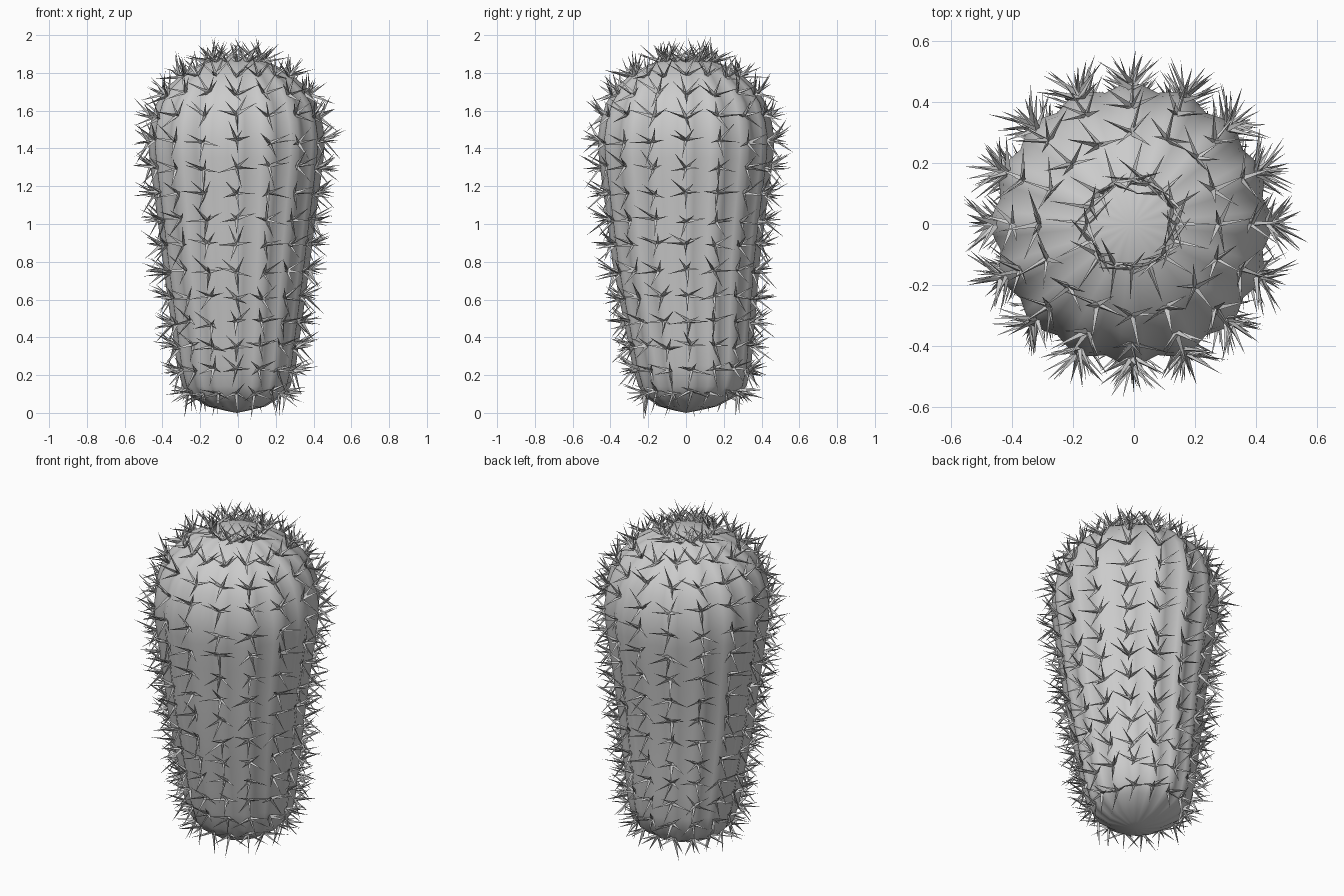
import bpy, bmesh, math, random
from mathutils import Vector

if "Cube" in bpy.data.objects:
    bpy.data.objects.remove(bpy.data.objects["Cube"])

random.seed(4)
RIBS = 16
SEG = RIBS * 4
# (radius, height) profile of the body, bottom to top
PROFILE = [(0.06, 0.012), (0.15, 0.035), (0.23, 0.085), (0.277, 0.14), (0.305, 0.25),
           (0.325, 0.4), (0.352, 0.6), (0.378, 0.8), (0.402, 1.0), (0.428, 1.2),
           (0.447, 1.35), (0.453, 1.45), (0.44, 1.54), (0.41, 1.64), (0.36, 1.72),
           (0.29, 1.785), (0.2, 1.84), (0.12, 1.87), (0.05, 1.883)]


def radius_at(z):
    for (r0, z0), (r1, z1) in zip(PROFILE, PROFILE[1:]):
        if z0 <= z <= z1:
            return r0 + (r1 - r0) * (z - z0) / (z1 - z0)
    return PROFILE[-1][0]


def body_point(r, z, a):
    """Ribbed cross-section, with the foot leaning slightly to the back."""
    r *= 1 + 0.032 * math.cos(RIBS * (a + math.pi / 2))
    lean = 0.045 * max(0, 1 - z / 0.8)  * min(1, z / 0.15)
    return Vector((r * math.cos(a) - 0.008, r * math.sin(a) + lean, z))


def make_object(name, bm):
    bmesh.ops.recalc_face_normals(bm, faces=bm.faces)
    mesh = bpy.data.meshes.new(name)
    bm.to_mesh(mesh)
    bm.free()
    obj = bpy.data.objects.new(name, mesh)
    bpy.context.collection.objects.link(obj)
    return obj


# Ribbed body
bm = bmesh.new()
rings = [[bm.verts.new(body_point(r, z, 2 * math.pi * i / SEG)) for i in range(SEG)]
         for r, z in PROFILE]
for lo, hi in zip(rings, rings[1:]):
    for i in range(SEG):
        j = (i + 1) % SEG
        bm.faces.new((lo[i], lo[j], hi[j], hi[i]))
for ring, z in ((rings[0], 0.0), (rings[-1], 1.886)):
    tip = bm.verts.new((-0.008, 0, z))
    for i in range(SEG):
        bm.faces.new((ring[i], ring[(i + 1) % SEG], tip))
for f in bm.faces:
    f.smooth = True
make_object("cactus_body", bm)


def add_spine(bm, base, direction, length, width):
    """Thin three-sided spike."""
    side = direction.orthogonal().normalized()
    other = direction.cross(side)
    turn = random.uniform(0, math.tau)
    foot = []
    for k in range(3):
        a = turn + math.tau * k / 3
        foot.append(bm.verts.new(base + width * (side * math.cos(a) + other * math.sin(a))))
    tip = bm.verts.new(base + direction * length)
    bm.faces.new(foot)
    for k in range(3):
        bm.faces.new((foot[k], foot[(k + 1) % 3], tip))


# Spine clusters along every rib
bm = bmesh.new()
ROWS = [0.11, 0.23, 0.35, 0.48, 0.61, 0.75, 0.89, 1.02, 1.16, 1.3, 1.44, 1.57, 1.69, 1.79, 1.862]
for rib in range(RIBS):
    a = -math.pi / 2 + math.tau * rib / RIBS
    for row in ROWS:
        z = row + random.uniform(-0.012, 0.012) * (row < 1.8)
        base = body_point(radius_at(z), z, a)
        up = (body_point(radius_at(z + 0.015), z + 0.015, a)
              - body_point(radius_at(z - 0.015), z - 0.015, a)).normalized()
        across = Vector((-math.sin(a), math.cos(a), 0))
        out = across.cross(up).normalized()
        for start in (0.15, 0.9, 2.2, 3.0, 4.7):
            t = start + random.uniform(-0.35, 0.35)
            tilt = math.radians(random.uniform(30, 66))
            d = out * math.cos(tilt) + (across * math.cos(t) + up * math.sin(t)) * math.sin(tilt)
            add_spine(bm, base - out * 0.004, d.normalized(), random.uniform(0.105, 0.15),
                      random.uniform(0.007, 0.012))
make_object("spines", bm)
